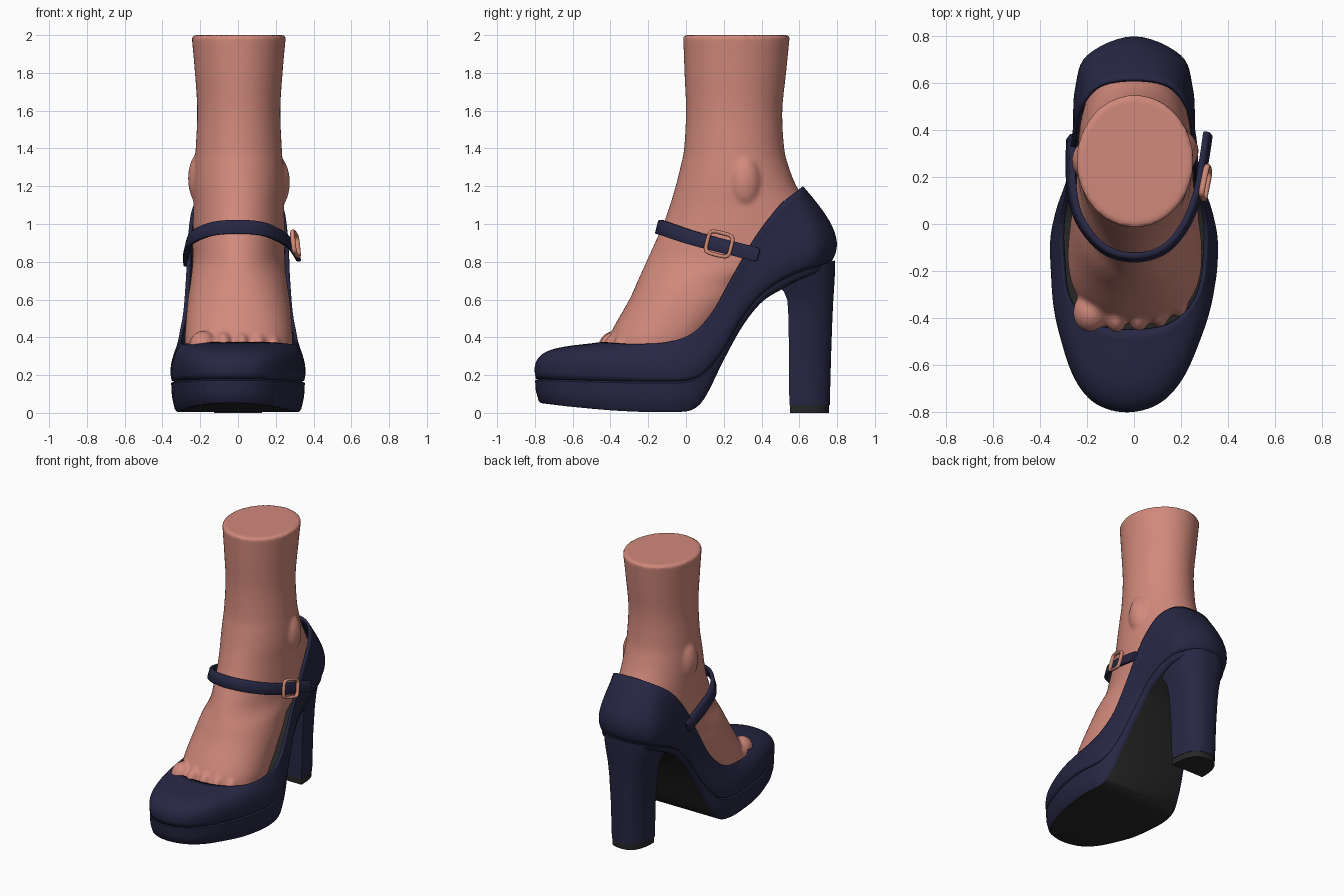
import bpy, bmesh, math
from mathutils import Vector, Matrix

if "Cube" in bpy.data.objects:
    bpy.data.objects.remove(bpy.data.objects["Cube"])


def material(name, rgb):
    m = bpy.data.materials.new(name)
    m.diffuse_color = (*rgb, 1)
    m.use_nodes = True
    m.node_tree.nodes["Principled BSDF"].inputs["Base Color"].default_value = m.diffuse_color
    return m


SKIN = material("skin", (0.64, 0.25, 0.20))
NAVY = material("navy_leather", (0.02, 0.02, 0.058))
BLACK = material("black_rubber", (0.02, 0.02, 0.02))
ROSE = material("rose_metal", (0.62, 0.25, 0.18))


def finish(name, bm, mats, angle=40, recalc=True):
    if recalc:
        bmesh.ops.recalc_face_normals(bm, faces=bm.faces)
    me = bpy.data.meshes.new(name)
    bm.to_mesh(me)
    bm.free()
    ob = bpy.data.objects.new(name, me)
    bpy.context.collection.objects.link(ob)
    for m in mats:
        me.materials.append(m)
    bpy.ops.object.select_all(action='DESELECT')
    ob.select_set(True)
    bpy.context.view_layer.objects.active = ob
    bpy.ops.object.shade_smooth_by_angle(angle=math.radians(angle))
    return ob


def loft(bm, rings, caps=True):
    """Skin closed rings of points, optionally capping both ends."""
    rows = [[bm.verts.new(p) for p in r] for r in rings]
    n = len(rows[0])
    for a, b in zip(rows, rows[1:]):
        for i in range(n):
            j = (i + 1) % n
            bm.faces.new((a[i], a[j], b[j], b[i]))
    if caps:
        bm.faces.new(rows[0][::-1])
        bm.faces.new(rows[-1])
    return rows


def catmull(p0, p1, p2, p3, t):
    return [0.5 * (2 * b + (c - a) * t + (2 * a - 5 * b + 4 * c - d) * t * t
                   + (3 * b - a - 3 * c + d) * t ** 3) for a, b, c, d in zip(p0, p1, p2, p3)]


def smooth(pts, n, closed=False):
    m, out = len(pts), []
    get = (lambda i: pts[i % m]) if closed else (lambda i: pts[min(max(i, 0), m - 1)])
    for i in range(m if closed else m - 1):
        out += [catmull(get(i - 1), get(i), get(i + 1), get(i + 2), k / n) for k in range(n)]
    return out if closed else out + [list(pts[-1])]


def table(y, pts):
    """Smooth lookup in a list of (y, value)."""
    if y <= pts[0][0]:
        return pts[0][1]
    slope = lambda i: ((pts[min(i + 1, len(pts) - 1)][1] - pts[max(i - 1, 0)][1])
                       / (pts[min(i + 1, len(pts) - 1)][0] - pts[max(i - 1, 0)][0]))
    for i in range(len(pts) - 1):
        (a, p), (b, q) = pts[i], pts[i + 1]
        if y <= b:
            h, t = b - a, (y - a) / (b - a)
            return (p * (2*t**3 - 3*t*t + 1) + q * (3*t*t - 2*t**3)
                    + h * slope(i) * (t**3 - 2*t*t + t) + h * slope(i + 1) * (t**3 - t*t))
    return pts[-1][1]


SEAM = [(-.8, .18), (-.4, .17), (-.1, .168), (.02, .175), (.1, .215), (.2, .34), (.3, .51),
        (.4, .63), (.5, .70), (.6, .745), (.8, .81)]
UNDER = [(-.8, .052), (-.6, .03), (-.3, .008), (-.05, .005), (.04, .02), (.1, .08), (.2, .28),
         (.3, .46), (.4, .585), (.5, .65), (.6, .70), (.8, .77)]

# shoe outline, toe to heel on one side: base x, y and rim x, y, z
half = [(0, -.795, 0, -.45, .375), (.13, -.76, .08, -.445, .375), (.22, -.66, .16, -.425, .375),
        (.285, -.5, .235, -.37, .37), (.33, -.33, .29, -.27, .365), (.35, -.1, .312, -.1, .375),
        (.325, .05, .31, .03, .42), (.27, .2, .29, .14, .53), (.235, .33, .275, .25, .72),
        (.235, .45, .265, .37, .93), (.225, .58, .235, .5, 1.10), (.18, .70, .15, .595, 1.18),
        (0, .77, 0, .62, 1.20)]
outline = smooth(half + [(-a, b, -c, d, e) for a, b, c, d, e in half[-2:0:-1]], 6, True)
N = len(outline)


def skew(p):
    """Lean the toe slightly to the inner side."""
    k = min(max((-p.y - .2) / .6, 0), 1)
    return Vector((p.x - .03 * k, p.y, p.z))


def outward(x, y):
    return Vector((x, y - min(max(y, -.4), .5), 0)).normalized()


# shoe upper: wall swept round the outline from seam to rim
cols = []
for bx, by, rx, ry, rz in outline:
    base, rim = Vector((bx, by, table(by, SEAM))), Vector((rx, ry, rz))
    h = rz - base.z
    c1 = base + outward(bx, by) * table(by, [(-.8, .045), (-.1, .025), (.4, .04), (.8, .085)])
    c1.z = base.z + h * table(by, [(-.8, .92), (-.4, .7), (-.1, .4), (.8, .3)])
    c2 = base.lerp(rim, table(by, [(-.8, .41), (-.1, .5), (.3, .5), (.8, .13)]))
    c2.z = base.z + h * table(by, [(-.8, .85), (-.4, .9), (-.1, .8), (.8, .62)])
    col = []
    for k in range(15):
        v = k / 14
        u = 1 - v
        col.append(skew(base * u**3 + c1 * 3*u*u*v + c2 * 3*u*v*v + rim * v**3))
    cols.append(col)
bm = bmesh.new()
loft(bm, list(zip(*cols)), caps=False)
upper = finish("shoe_upper", bm, [NAVY], 60, recalc=False)
mod = upper.modifiers.new("thickness", 'SOLIDIFY')
mod.thickness, mod.offset = .018, -1

# platform and shank: navy sides, black insole and tread
rings = []
for f, off in ((0, -.012), (.06, .004), (.5, 0), (.9, -.015), (1, -.028)):
    ring = []
    for bx, by, *_ in outline:
        z = table(by, SEAM) * (1 - f) + table(by, UNDER) * f
        ring.append(skew(Vector((bx, by, z)) + outward(bx, by) * off))
    rings.append(ring)
bm = bmesh.new()
rows = loft(bm, rings, caps=False)
for row in (rows[0], rows[-1]):
    for i in range(N // 2):
        quad = list(dict.fromkeys((row[i], row[i + 1], row[N - i - 1], row[-i])))
        face = bm.faces.new(quad)
        face.material_index = int(face.calc_center_median().y < .56)
finish("platform_sole", bm, [NAVY, BLACK], 35)


# block heel with a D-shaped section and a rubber tip
def d_ring(z, front, back, hw, tilt=0):
    pts = []
    for k in range(25):
        a = math.pi * k / 24
        c, s = math.cos(a), max(math.sin(a), 0)
        y = front + (back - front) * s ** .75
        pts.append((math.copysign(abs(c) ** .75, c) * hw, y, z - tilt * (back - y)))
    return pts


def heel_part(name, rows, mat):
    bm = bmesh.new()
    loft(bm, [d_ring(*r) for r in rows])
    finish(name, bm, [mat], 35)


heel_part("heel_tip", [(0, .55, .757, .128), (.042, .55, .758, .128)], BLACK)
heel_part("heel", [(.042, .547, .761, .131), (.3, .545, .768, .137), (.5, .543, .775, .15),
                   (.6, .537, .78, .163, .02), (.66, .52, .784, .178, .08),
                   (.73, .49, .788, .197, .2), (.808, .47, .79, .21, .33)], NAVY)

# foot and leg: horizontal sections (z, y front, y back, half width, roundness)
sections = [(.2, -.40, .04, .24, 2.3), (.3, -.42, .08, .275, 2.3), (.38, -.41, .13, .285, 2.3),
            (.45, -.385, .19, .283, 2.3), (.6, -.30, .32, .27, 2.2), (.7, -.255, .42, .255, 2.1),
            (.8, -.21, .70, .245, 2), (.9, -.165, .735, .245, 2), (1, -.12, .70, .243, 2),
            (1.1, -.085, .645, .24, 2), (1.2, -.055, .585, .24, 2), (1.3, -.03, .545, .235, 2),
            (1.4, -.01, .52, .228, 2), (1.6, 0, .51, .22, 2), (1.8, -.008, .53, .232, 2),
            (2, -.015, .55, .25, 2)]
rings = []
for z, y0, y1, hw, e in smooth(sections, 4):
    ring = []
    for k in range(64):
        c, s = math.cos(k * math.pi / 32), math.sin(k * math.pi / 32)
        ring.append((.004 + hw * math.copysign(abs(c) ** (2 / e), c),
                     (y0 + y1) / 2 + (y1 - y0) / 2 * math.copysign(abs(s) ** (2 / e), s), z))
    rings.append(ring)
bm = bmesh.new()
loft(bm, rings)
# five toes, and the two ankle bones: centre, radii
bumps = [((-.185, -.375, .35), (.075, .085, .085)), ((-.075, -.39, .35), (.046, .075, .08)),
         ((.02, -.39, .345), (.044, .07, .08)), ((.11, -.37, .34), (.042, .07, .08)),
         ((.19, -.325, .335), (.042, .07, .075)),
         ((.19, .31, 1.22), (.085, .09, .15)), ((-.185, .27, 1.24), (.08, .09, .15))]
for c, r in bumps:
    bmesh.ops.create_uvsphere(bm, u_segments=24, v_segments=16, radius=1,
                              matrix=Matrix.Translation(c) @ Matrix.Diagonal((*r, 1)))
foot = finish("foot_and_leg", bm, [SKIN])
mod = foot.modifiers.new("blend", 'REMESH')
mod.mode, mod.voxel_size, mod.use_smooth_shade = 'VOXEL', .013, True
mod = foot.modifiers.new("soften", 'SMOOTH')
mod.factor, mod.iterations = .5, 3

# strap across the instep
path = smooth([(-.268, .37, .81), (-.268, .18, .885), (-.232, .02, .935), (-.13, -.105, .975),
               (0, -.143, .985), (.125, -.11, .975), (.215, -.01, .94), (.272, .13, .9),
               (.298, .27, .865), (.315, .385, .835)], 8)
path = [Vector(p) for p in path]
rings = []
for i, p in enumerate(path):
    t = (path[min(i + 1, len(path) - 1)] - path[max(i - 1, 0)]).normalized()
    out = t.cross(Vector((0, 0, 1))).normalized()
    up = (out.cross(t) - out * .25).normalized()
    w = .038 * (.75 if i == len(path) - 1 else 1)
    rings.append([p + out * a * .013 + up * b * w for a, b in
                  ((-1, -.9), (-.6, -1), (.6, -1), (1, -.85), (1, .85), (.6, 1), (-.6, 1), (-1, .9))])
bm = bmesh.new()
loft(bm, rings)
finish("strap", bm, [NAVY], 50)

# buckle: rounded square frame of round bar
u = Vector((.19, .95, -.24)).normalized()
v = Vector((-.1, .245, .97)).normalized()
centre, normal = Vector((.296, .177, .893)), u.cross(v).normalized()
rings = []
for k in range(48):
    a = 2 * math.pi * k / 48
    sq = lambda q: math.copysign(abs(q) ** .42, q)
    p = centre + normal * .008 + u * .066 * sq(math.cos(a)) + v * .06 * sq(math.sin(a))
    r = (p - centre).normalized()
    rings.append([p + r * .011 * math.cos(b * math.pi / 4) + normal * .013 * math.sin(b * math.pi / 4)
                  for b in range(8)])
bm = bmesh.new()
loft(bm, rings + [rings[0]], caps=False)
bmesh.ops.remove_doubles(bm, verts=bm.verts, dist=1e-5)
finish("buckle", bm, [ROSE], 60)
